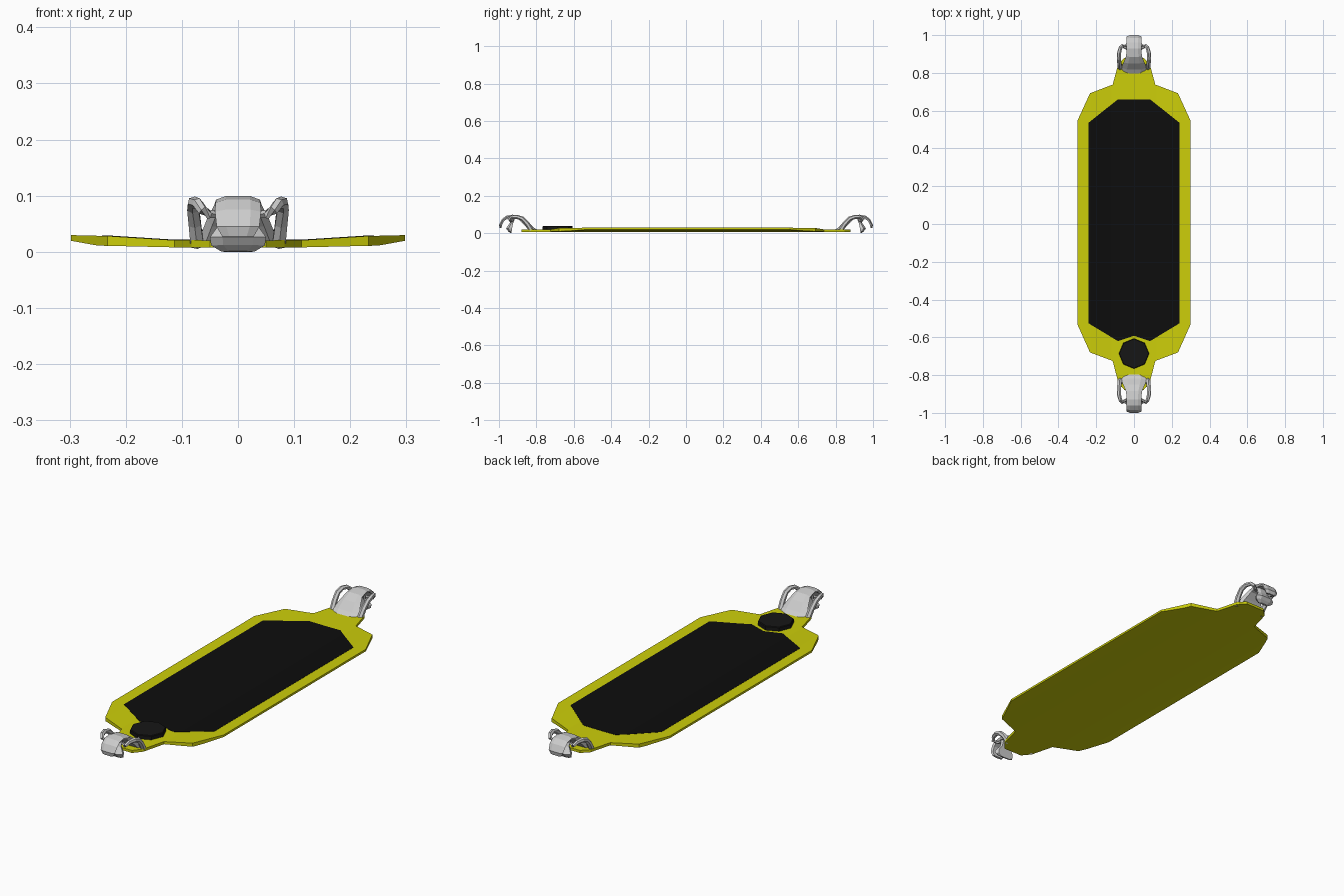
import bpy, bmesh, math
from mathutils import Vector

if "Cube" in bpy.data.objects:
    bpy.data.objects.remove(bpy.data.objects["Cube"])


def material(name, rgb):
    m = bpy.data.materials.new(name)
    m.diffuse_color = (*rgb, 1)
    m.use_nodes = True
    m.node_tree.nodes["Principled BSDF"].inputs["Base Color"].default_value = m.diffuse_color
    return m


YELLOW = material("yellow", (0.61, 0.62, 0.003))
BLACK = material("black", (0.004, 0.004, 0.004))
CHARCOAL = material("charcoal", (0.008, 0.008, 0.008))


def finish(bm, name, mat=None):
    bmesh.ops.recalc_face_normals(bm, faces=bm.faces[:])
    me = bpy.data.meshes.new(name)
    bm.to_mesh(me)
    bm.free()
    ob = bpy.data.objects.new(name, me)
    bpy.context.collection.objects.link(ob)
    if mat:
        me.materials.append(mat)
    return ob


def interp(table, x):
    for (x0, z0), (x1, z1) in zip(table, table[1:]):
        if x <= x1:
            return z0 + (z1 - z0) * (x - x0) / (x1 - x0)
    return table[-1][1]


TOP = [(0, 0.02), (0.12, 0.021), (0.23, 0.028), (0.31, 0.030)]
BOTTOM = [(0, 0.008), (0.12, 0.008), (0.25, 0.011), (0.30, 0.020)]


def dished_plate(name, half, mat, lift=0.0, under=None):
    """Mirrored outline, cut into strips so it can follow the dished deck."""
    outline = half + [(-x, y) for x, y in reversed(half) if x > 0]
    bm = bmesh.new()
    bm.faces.new([bm.verts.new((x, y, 0)) for x, y in outline])
    for x in (-0.25, -0.23, -0.12, 0, 0.12, 0.23, 0.25):
        bmesh.ops.bisect_plane(bm, geom=bm.verts[:] + bm.edges[:] + bm.faces[:],
                               plane_co=(x, 0, 0), plane_no=(1, 0, 0))
    tops = bm.verts[:]
    ret = bmesh.ops.extrude_face_region(bm, geom=bm.faces[:], use_keep_orig=True)
    lows = [g for g in ret["geom"] if isinstance(g, bmesh.types.BMVert)]
    for v in tops:
        v.co.z = interp(TOP, abs(v.co.x)) + lift
    for v in lows:
        ax = abs(v.co.x)
        v.co.z = interp(BOTTOM, ax) if under is None else interp(TOP, ax) + under
    return finish(bm, name, mat)


# Deck
dished_plate("deck", [(0.05, 0.88), (0.083, 0.848), (0.113, 0.738), (0.233, 0.692), (0.298, 0.55),
                      (0.298, -0.535), (0.233, -0.68), (0.113, -0.725), (0.083, -0.84), (0.05, -0.88)], YELLOW)

# Grip pad, notched around the round pedal
dished_plate("grip_pad", [(0.085, 0.66), (0.242, 0.535), (0.242, -0.525), (0.085, -0.62), (0, -0.592)],
             BLACK, lift=0.001, under=-0.002)

# Octagonal foot pedal with a chamfered rim
bm = bmesh.new()
bmesh.ops.create_cone(bm, cap_ends=True, segments=8, radius1=0.08, radius2=0.08, depth=0.024)
for v in bm.verts:
    v.co += Vector((0, -0.686, 0.028))
rim = [e for e in bm.edges if all(v.co.z > 0.03 for v in e.verts)]
bmesh.ops.bevel(bm, geom=rim, offset=0.003, segments=1, affect='EDGES')
finish(bm, "foot_pedal", CHARCOAL)


def loft(name, rings):
    bm = bmesh.new()
    rows = [[bm.verts.new(p) for p in r] for r in rings]
    n = len(rows[0])
    for a, b in zip(rows, rows[1:]):
        for i in range(n):
            bm.faces.new((a[i], a[(i + 1) % n], b[(i + 1) % n], b[i]))
    bm.faces.new(rows[0])
    bm.faces.new(rows[-1])
    return finish(bm, name)


def slab_rings(stations, s):
    """Stations: outer y, z; inner y, z; half width. Outer corners are chamfered."""
    rings = []
    for yo, zo, yi, zi, w in stations:
        ym, zm = yo * 0.6 + yi * 0.4, zo * 0.6 + zi * 0.4
        rings.append([(-w * 0.85, s * yi, zi), (-w, s * ym, zm), (-w * 0.55, s * yo, zo),
                      (w * 0.55, s * yo, zo), (w, s * ym, zm), (w * 0.85, s * yi, zi)])
    return rings


def tube_rings(path, r, sx, sy):
    pts = [Vector(p) for p in path]
    rings = []
    for i, p in enumerate(pts):
        t = (pts[min(i + 1, len(pts) - 1)] - pts[max(i - 1, 0)]).normalized()
        side = Vector((1, 0.35, 0)).cross(t).normalized()
        up = t.cross(side)
        k = r * (1.0 - 0.45 * i / (len(pts) - 1))
        ring = [p + k * (math.cos(a) * side + math.sin(a) * up)
                for a in [math.radians(45 + 60 * j) for j in range(6)]]
        rings.append([(q.x * sx, q.y * sy, q.z) for q in ring])
    return rings


HOOK = [(0.792, 0.016, 0.815, 0.014, 0.055), (0.818, 0.034, 0.84, 0.016, 0.068),
        (0.850, 0.068, 0.865, 0.045, 0.055), (0.885, 0.092, 0.893, 0.072, 0.042),
        (0.928, 0.0995, 0.928, 0.083, 0.039), (0.962, 0.093, 0.955, 0.078, 0.040),
        (0.985, 0.075, 0.972, 0.066, 0.041), (1.0, 0.045, 0.984, 0.044, 0.038),
        (0.996, 0.027, 0.986, 0.028, 0.028)]
INNER = [(0.932, 0.090, 0.912, 0.085, 0.030), (0.942, 0.055, 0.925, 0.052, 0.030),
         (0.962, 0.026, 0.930, 0.026, 0.050), (0.952, 0.012, 0.932, 0.010, 0.048),
         (0.940, 0.001, 0.932, 0.000, 0.030)]
ARM = [(0.073, 0.825, 0.012), (0.077, 0.848, 0.050), (0.080, 0.875, 0.078), (0.079, 0.905, 0.088),
       (0.072, 0.932, 0.086), (0.063, 0.945, 0.074), (0.052, 0.938, 0.066), (0.034, 0.925, 0.068)]

# Curved end hooks with an inner claw and two looping side arms
for end, s in (("front", -1), ("back", 1)):
    loft(end + "_hook", slab_rings(HOOK, s))
    loft(end + "_inner_claw", slab_rings(INNER, s))
    for side, sx in (("left", -1), ("right", 1)):
        loft(f"{end}_{side}_arm", tube_rings(ARM, 0.0135, sx, s))
